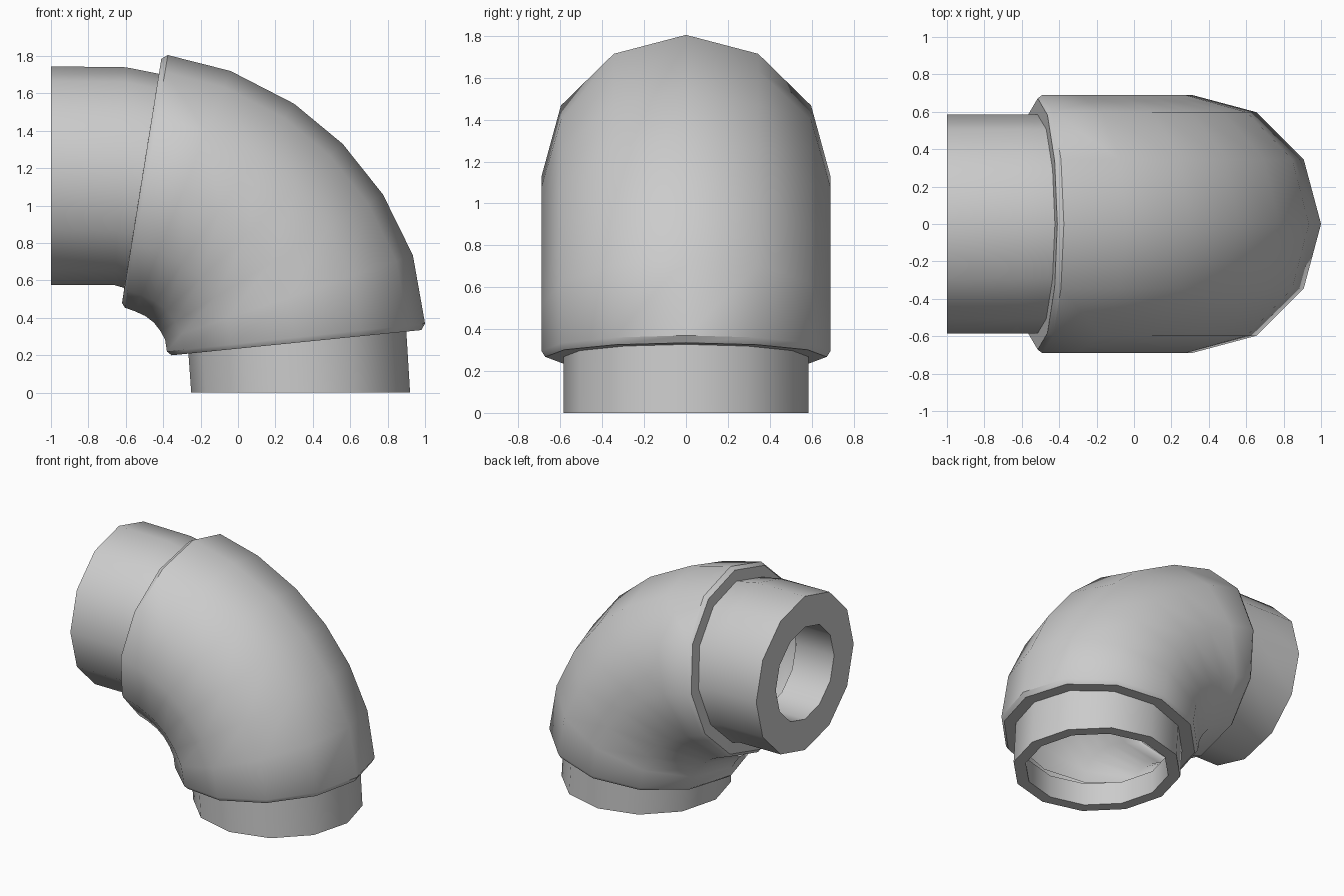
import bpy, bmesh, math

if "Cube" in bpy.data.objects:
    bpy.data.objects.remove(bpy.data.objects["Cube"])

SIDES = 12

# Each ring: (inner-bend x, z, outer-bend x, z, half width in y)
PIPE_R, BEND_R, RIM_R = 0.585, 0.69, 0.672

bottom_spigot = [
    (-0.165, 0.17, 0.835, 0.17, 0.50),       # end of bore lip
    (-0.165, 0.0, 0.835, 0.0, 0.50),         # bore mouth
    (-0.25, 0.0, 0.92, 0.0, PIPE_R),         # end face
    (-0.265, 0.209, 0.90, 0.327, PIPE_R),    # meets collar
    (-0.355, 0.20, 0.98, 0.335, RIM_R),      # collar chamfer
]
bend = [
    (-0.38, 0.22, 1.0, 0.37, BEND_R),
    (-0.39, 0.285, 0.935, 0.735, BEND_R),
    (-0.415, 0.33, 0.775, 1.06, BEND_R),
    (-0.45, 0.375, 0.56, 1.33, BEND_R),
    (-0.495, 0.41, 0.30, 1.545, BEND_R),
    (-0.55, 0.435, -0.04, 1.72, BEND_R),
    (-0.605, 0.455, -0.375, 1.805, BEND_R),
]
side_spigot = [
    (-0.62, 0.48, -0.41, 1.785, RIM_R),      # collar chamfer
    (-0.608, 0.56, -0.423, 1.705, PIPE_R),   # meets collar
    (-0.66, 0.575, -0.60, 1.74, PIPE_R),
    (-1.0, 0.577, -1.0, 1.745, PIPE_R),      # end face
    (-1.0, 0.811, -1.0, 1.511, 0.35),        # bore mouth
    (-0.68, 0.811, -0.68, 1.511, 0.35),      # end of bore lip
]


def add_ring(bm, ring):
    ax, az, bx, bz, r = ring
    cx, cz, hx, hz = (ax + bx) / 2, (az + bz) / 2, (bx - ax) / 2, (bz - az) / 2
    verts = []
    for i in range(SIDES):
        t = 2 * math.pi * i / SIDES
        c, s = math.cos(t), math.sin(t)
        verts.append(bm.verts.new((cx + hx * c, r * s, cz + hz * c)))
    return verts


# Pipe elbow: one skin lofted through all rings
bm = bmesh.new()
loops = [add_ring(bm, r) for r in bottom_spigot + bend + side_spigot]
for a, b in zip(loops, loops[1:]):
    for i in range(SIDES):
        j = (i + 1) % SIDES
        bm.faces.new((a[i], a[j], b[j], b[i]))
mesh = bpy.data.meshes.new("pipe_elbow")
bm.to_mesh(mesh)
bm.free()
elbow = bpy.data.objects.new("pipe_elbow", mesh)
bpy.context.collection.objects.link(elbow)

# Smooth tube surfaces, sharp collars and end faces
bpy.context.view_layer.objects.active = elbow
elbow.select_set(True)
bpy.ops.object.shade_smooth_by_angle(angle=math.radians(38))
